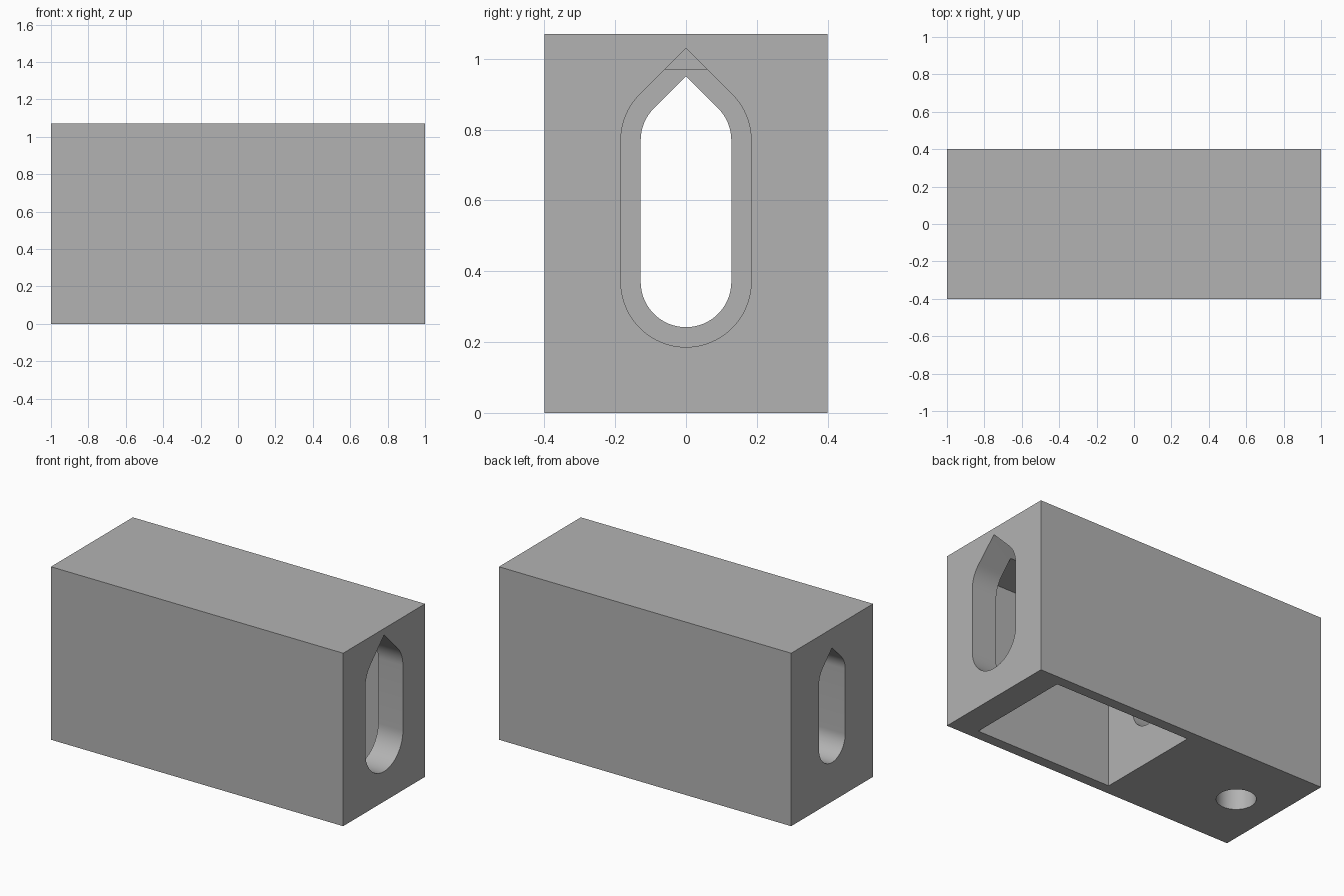
import bpy, bmesh
from math import radians, sin, cos, sqrt
from mathutils import Vector

if "Cube" in bpy.data.objects:
    bpy.data.objects.remove(bpy.data.objects["Cube"], do_unlink=True)

LENGTH, WIDTH, HEIGHT = 2.0, 0.8, 1.07

grey = bpy.data.materials.new("plain grey")
grey.use_nodes = True
colour = (0.45, 0.45, 0.45, 1)
grey.diffuse_color = colour
grey.node_tree.nodes["Principled BSDF"].inputs["Base Color"].default_value = colour


def prism(name, profile, sweep):
    """Closed solid made by sweeping a flat profile along a vector."""
    bm = bmesh.new()
    face = bm.faces.new([bm.verts.new(p) for p in profile])
    moved = bmesh.ops.extrude_face_region(bm, geom=[face], use_keep_orig=True)["geom"]
    bmesh.ops.translate(bm, vec=sweep, verts=[g for g in moved if isinstance(g, bmesh.types.BMVert)])
    bmesh.ops.recalc_face_normals(bm, faces=bm.faces)
    mesh = bpy.data.meshes.new(name)
    bm.to_mesh(mesh)
    bm.free()
    obj = bpy.data.objects.new(name, mesh)
    bpy.context.collection.objects.link(obj)
    return obj


def box(name, x0, x1, half_y, z0, z1):
    corners = [(x0, -half_y, z0), (x1, -half_y, z0), (x1, half_y, z0), (x0, half_y, z0)]
    return prism(name, corners, Vector((0, 0, z1 - z0)))


def slot(name, r, x0, x1, low=0.37, high=0.77):
    """Upright slot with a round bottom and a pointed roof."""
    def arc(start, end, z, n):
        angles = [radians(start + (end - start) * i / n) for i in range(n + 1)]
        return [(x0, r * cos(a), z + r * sin(a)) for a in angles]
    points = arc(0, 45, high, 8) + [(x0, 0, high + r * sqrt(2))]
    points += arc(135, 180, high, 8) + arc(180, 360, low, 32)
    return prism(name, points, Vector((x1 - x0, 0, 0)))


def round_hole(name, r, x, z0, z1, n=48):
    ring = [(x + r * cos(radians(360 * i / n)), r * sin(radians(360 * i / n)), z0) for i in range(n)]
    return prism(name, ring, Vector((0, 0, z1 - z0)))


# Solid block
body = box("housing_block", -LENGTH / 2, LENGTH / 2, WIDTH / 2, 0, HEIGHT)
body.data.materials.append(grey)

# Pocket open below, wide slot in one end, narrow slot in the other, hole in the floor
cutters = [
    box("pocket_cutter", -0.1, 0.83, 0.335, -0.1, 0.97),
    slot("wide_slot_cutter", 0.184, 0.67, 1.1),
    slot("narrow_slot_cutter", 0.128, -1.1, 0.1),
    round_hole("floor_hole_cutter", 0.11, -0.73, -0.1, 0.5),
]

bpy.ops.object.select_all(action="DESELECT")
body.select_set(True)
bpy.context.view_layer.objects.active = body
for cutter in cutters:
    cutter.hide_render = True
    cut = body.modifiers.new(cutter.name, "BOOLEAN")
    cut.operation = "DIFFERENCE"
    cut.solver = "EXACT"
    cut.object = cutter
    bpy.ops.object.modifier_apply(modifier=cut.name)
    bpy.data.objects.remove(cutter, do_unlink=True)

bpy.ops.object.shade_smooth_by_angle(angle=radians(30))
